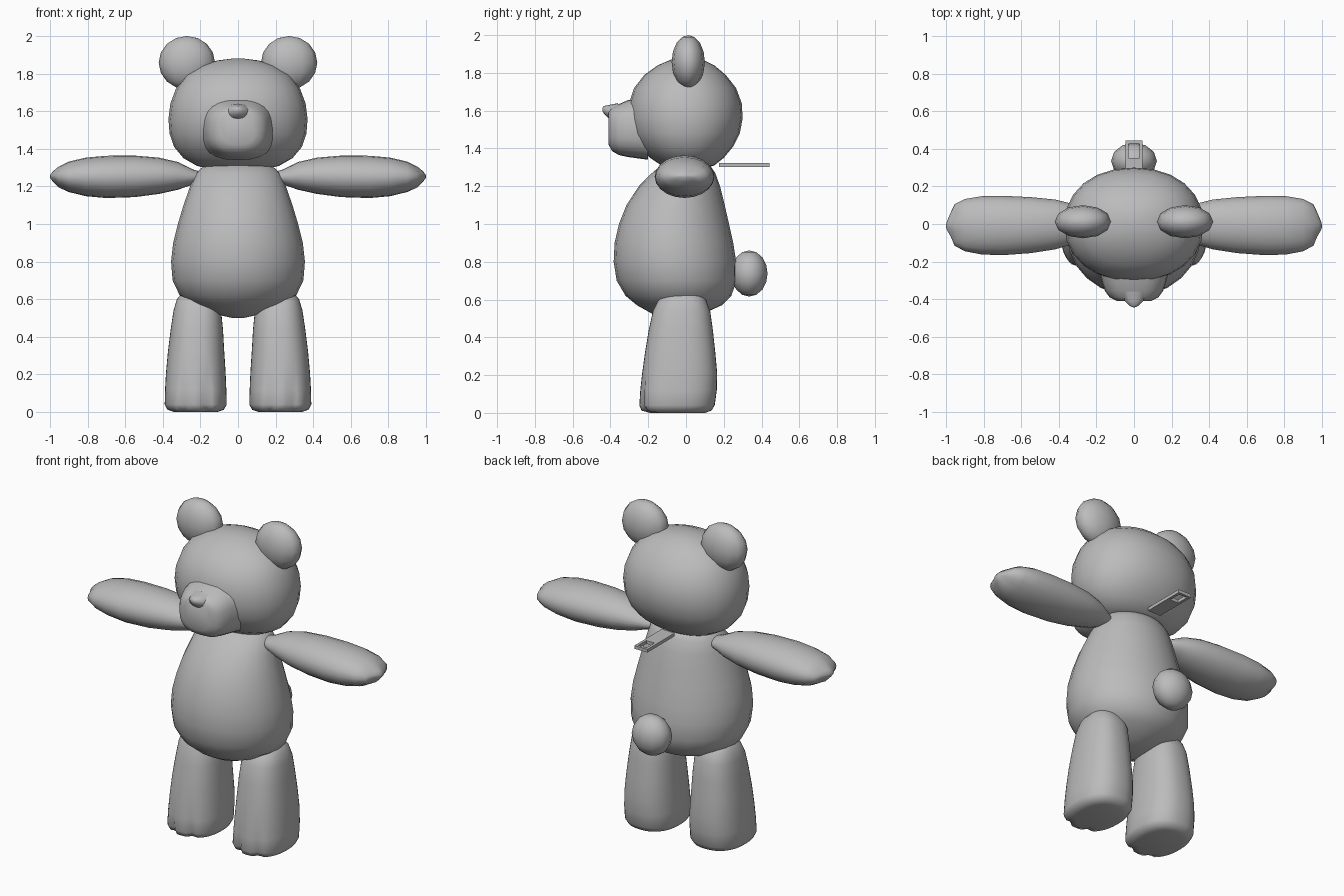
import bpy, bmesh, math
from mathutils import Vector

grey = bpy.data.materials.new("plush_grey")
grey.diffuse_color = (0.5, 0.5, 0.5, 1)


def finish(name, bm, angle=60):
    bmesh.ops.recalc_face_normals(bm, faces=bm.faces)
    me = bpy.data.meshes.new(name)
    bm.to_mesh(me)
    bm.free()
    me.materials.append(grey)
    ob = bpy.data.objects.new(name, me)
    bpy.context.collection.objects.link(ob)
    bpy.ops.object.select_all(action='DESELECT')
    ob.select_set(True)
    bpy.context.view_layer.objects.active = ob
    bpy.ops.object.shade_smooth_by_angle(angle=math.radians(angle))
    return ob


def loft(name, rings, axis, n=24, power=2.0, side=1, tweak=None):
    """Skin rounded rings (t, u0, u1, v0, v1) stacked along an axis."""
    bm = bmesh.new()
    loops = []
    for t, u0, u1, v0, v1 in rings:
        loop = []
        for i in range(n):
            a = 2 * math.pi * i / n
            c, s = math.cos(a), math.sin(a)
            u = (u0 + u1) / 2 + (u1 - u0) / 2 * math.copysign(abs(c) ** (2 / power), c)
            v = (v0 + v1) / 2 + (v1 - v0) / 2 * math.copysign(abs(s) ** (2 / power), s)
            p = {'X': (t, u, v), 'Y': (u, t, v), 'Z': (u, v, t)}[axis]
            p = Vector(p)
            if tweak:
                tweak(p)
            loop.append(bm.verts.new((p.x * side, p.y, p.z)))
        loops.append(loop)
    for a, b in zip(loops, loops[1:]):
        for i in range(n):
            j = (i + 1) % n
            bm.faces.new((a[i], a[j], b[j], b[i]))
    bm.faces.new(loops[0])
    bm.faces.new(loops[-1])
    return finish(name, bm)


def ball(name, center, radii, u=12, v=8):
    bm = bmesh.new()
    bmesh.ops.create_uvsphere(bm, u_segments=u, v_segments=v, radius=1)
    for w in bm.verts:
        w.co = Vector([c + r * k for c, r, k in zip(center, radii, w.co)])
    return finish(name, bm)


# Pear-shaped body
loft("body", [
    (0.50, -.03, .03, -.10, .00), (0.52, -.12, .12, -.17, .08),
    (0.57, -.24, .24, -.26, .19), (0.62, -.31, .31, -.32, .24),
    (0.70, -.348, .348, -.367, .268), (0.80, -.356, .356, -.383, .266),
    (0.90, -.345, .345, -.378, .25), (1.00, -.32, .32, -.355, .228),
    (1.10, -.29, .29, -.315, .205), (1.20, -.255, .255, -.25, .18),
    (1.27, -.225, .225, -.18, .155), (1.32, -.17, .17, -.12, .12)], 'Z')

# Broad head
loft("head", [
    (1.295, -.16, .16, -.08, .10), (1.31, -.22, .22, -.13, .15),
    (1.35, -.29, .29, -.19, .20), (1.41, -.34, .34, -.25, .25),
    (1.48, -.364, .364, -.29, .285), (1.56, -.37, .37, -.305, .30),
    (1.64, -.36, .36, -.302, .295), (1.72, -.33, .33, -.275, .265),
    (1.79, -.28, .28, -.22, .21), (1.84, -.20, .20, -.15, .15),
    (1.87, -.11, .11, -.08, .09), (1.88, -.03, .03, -.02, .03)], 'Z', power=2.15)

# Muzzle and pointed nose
loft("muzzle", [
    (-.20, -.20, .20, 1.34, 1.68), (-.31, -.17, .17, 1.355, 1.655),
    (-.355, -.155, .155, 1.365, 1.635), (-.39, -.13, .13, 1.385, 1.62),
    (-.41, -.09, .09, 1.42, 1.60)], 'Y', power=2.6)
loft("nose", [
    (-.36, -.075, .075, 1.55, 1.64), (-.41, -.05, .05, 1.56, 1.63),
    (-.435, -.025, .025, 1.585, 1.625), (-.443, -.006, .006, 1.60, 1.615)], 'Y', n=12)


# Grooves that split the foot into three toes
def toes(p):
    if p.z < 0.22 and p.y < -0.06:
        for gx in (0.165, 0.29):
            d = max(0, 1 - abs(p.x - gx) / 0.03)
            p.y += 0.03 * d * (1 - p.z / 0.22)


# Faint finger grooves at the end of the arm
def fingers(p):
    if p.x > 0.9:
        p.x -= 0.012 * (1 - math.cos((p.y + 0.01) * 60)) / 2


for side, tag in ((-1, "right"), (1, "left")):
    loft("leg_" + tag, [
        (0.00, .11, .34, -.19, .10), (0.012, .075, .375, -.235, .135),
        (0.04, .06, .39, -.247, .152), (0.12, .062, .388, -.242, .163),
        (0.21, .066, .383, -.232, .165), (0.32, .073, .373, -.217, .155),
        (0.44, .08, .358, -.197, .142), (0.54, .09, .343, -.175, .128),
        (0.60, .11, .325, -.145, .105), (0.64, .15, .29, -.09, .065),
        (0.655, .20, .24, -.03, .02)], 'Z', n=40, power=2.4, side=side, tweak=toes)
    loft("arm_" + tag, [
        (.17, -.03, .03, 1.22, 1.27), (.24, -.07, .07, 1.21, 1.29),
        (.32, -.105, .105, 1.182, 1.33), (.42, -.135, .13, 1.16, 1.353),
        (.55, -.155, .143, 1.143, 1.364), (.70, -.166, .15, 1.138, 1.363),
        (.81, -.162, .148, 1.148, 1.353), (.90, -.145, .133, 1.17, 1.332),
        (.955, -.115, .105, 1.195, 1.305), (.985, -.07, .06, 1.225, 1.28),
        (1.0, -.03, .02, 1.245, 1.26)], 'X', n=20, side=side, tweak=fingers)
    ball("ear_" + tag, (side * 0.272, 0.012, 1.858), (0.15, 0.088, 0.142))

# Round tail
ball("tail", (0, 0.335, 0.738), (0.122, 0.097, 0.122))

# Flat tag with a rectangular window behind the neck
bm = bmesh.new()
z0, z1 = 1.302, 1.322


def rect(x, ya, yb, z):
    return [bm.verts.new((a, b, z)) for a, b in ((-x, ya), (x, ya), (x, yb), (-x, yb))]


ot, ob_ = rect(.045, .175, .443, z1), rect(.045, .175, .443, z0)
it, ib = rect(.028, .35, .427, z1), rect(.028, .35, .427, z0)
for i in range(4):
    j = (i + 1) % 4
    for quad in ((ot, it), (ob_, ib), (ot, ob_), (it, ib)):
        a, b = quad
        bm.faces.new((a[i], a[j], b[j], b[i]))
finish("neck_tag", bm, 30)
